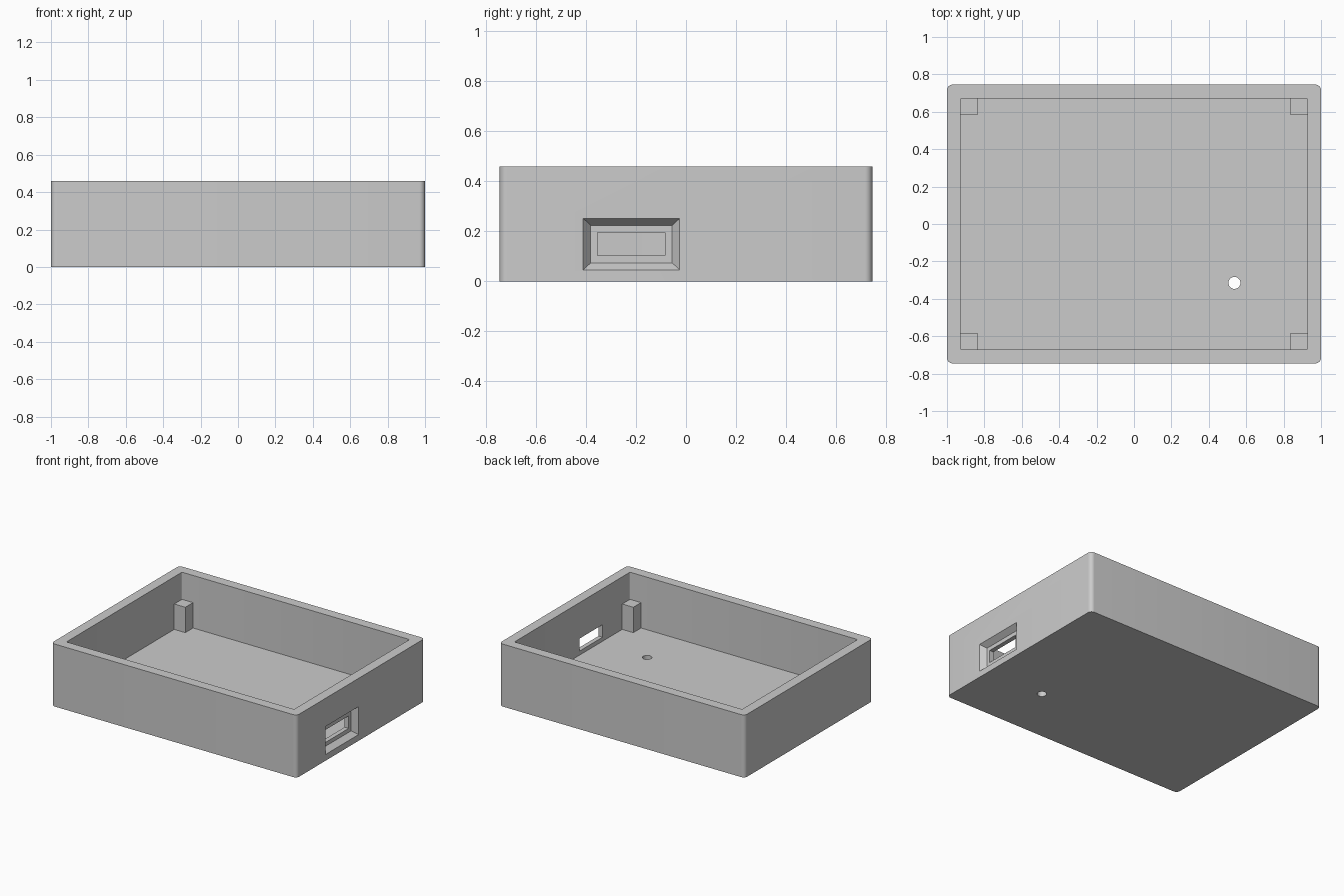
import bpy, bmesh
from math import cos, sin, pi, radians

cube = bpy.data.objects.get("Cube")
if cube:
    bpy.data.objects.remove(cube)

L, W, H = 2.0, 1.49, 0.46      # outer size
WALL, FLOOR = 0.073, 0.073     # wall and floor thickness
POST, POST_TOP = 0.09, 0.26    # corner post width and top height
PORT_Y, PORT_Z = -0.218, 0.149 # port centre on the +x wall

grey = bpy.data.materials.new("plain grey")
grey.use_nodes = True
colour = (0.6, 0.6, 0.6, 1)
grey.diffuse_color = colour
grey.node_tree.nodes["Principled BSDF"].inputs["Base Color"].default_value = colour


def loft(name, rings):
    """Closed solid through rings of matching points."""
    bm = bmesh.new()
    loops = [[bm.verts.new(p) for p in ring] for ring in rings]
    n = len(loops[0])
    for a, b in zip(loops, loops[1:]):
        for i in range(n):
            j = (i + 1) % n
            bm.faces.new((a[i], a[j], b[j], b[i]))
    bm.faces.new(loops[0][::-1])
    bm.faces.new(loops[-1])
    bmesh.ops.recalc_face_normals(bm, faces=bm.faces)
    mesh = bpy.data.meshes.new(name)
    bm.to_mesh(mesh)
    bm.free()
    mesh.materials.append(grey)
    obj = bpy.data.objects.new(name, mesh)
    bpy.context.collection.objects.link(obj)
    return obj


def rounded_prism(name, sx, sy, r, z0, z1, steps=8):
    """Upright box with rounded vertical edges."""
    outline = []
    for k, (cx, cy) in enumerate(((1, 1), (-1, 1), (-1, -1), (1, -1))):
        for i in range(steps + 1):
            a = (k + i / steps) * pi / 2
            outline.append((cx * (sx / 2 - r) + r * cos(a),
                            cy * (sy / 2 - r) + r * sin(a)))
    return loft(name, [[(x, y, z) for x, y in outline] for z in (z0, z1)])


def port_ring(x, width, height):
    return [(x, PORT_Y + a * width / 2, PORT_Z + b * height / 2)
            for a, b in ((-1, -1), (1, -1), (1, 1), (-1, 1))]


def cut(target, cutter):
    mod = target.modifiers.new("cut", "BOOLEAN")
    mod.operation = "DIFFERENCE"
    mod.solver = "EXACT"
    mod.object = cutter
    bpy.context.view_layer.objects.active = target
    bpy.ops.object.modifier_apply(modifier=mod.name)
    bpy.data.objects.remove(cutter)


# Open tray with rounded outer corners
tray = rounded_prism("tray", L, W, 0.03, 0, H)
cut(tray, rounded_prism("cavity", L - 2 * WALL, W - 2 * WALL, 0.008, FLOOR, H + 0.1, 3))

# Port in the left wall: bevelled recess, then a narrower slot
edge, depth = L / 2, 0.04
cut(tray, loft("port_recess", [port_ring(edge - depth, 0.326, 0.15),
                               port_ring(edge, 0.386, 0.206),
                               port_ring(edge + 0.05, 0.386, 0.206)]))
cut(tray, loft("port_slot", [port_ring(edge - 0.12, 0.27, 0.092),
                             port_ring(edge + 0.02, 0.27, 0.092)]))

# Small round hole through the floor
hole = [(0.537 + 0.032 * cos(i * pi / 16), -0.315 + 0.032 * sin(i * pi / 16)) for i in range(32)]
cut(tray, loft("floor_hole", [[(x, y, z) for x, y in hole] for z in (-0.05, 0.15)]))

bpy.ops.object.select_all(action="DESELECT")
tray.select_set(True)
bpy.context.view_layer.objects.active = tray
bpy.ops.object.shade_smooth_by_angle(angle=radians(35))

# Corner posts, slightly sunk into floor and walls
SINK = 0.004
for sx, side in ((-1, "right"), (1, "left")):
    for sy, end in ((-1, "front"), (1, "back")):
        xo, yo = L / 2 - WALL, W / 2 - WALL
        xs, ys = (xo + SINK, xo - POST), (yo + SINK, yo - POST)
        corners = [(sx * xs[a], sy * ys[b]) for a, b in ((0, 0), (1, 0), (1, 1), (0, 1))]
        loft(f"{end}_{side}_post", [[(x, y, z) for x, y in corners]
                                    for z in (FLOOR - SINK, POST_TOP)])
